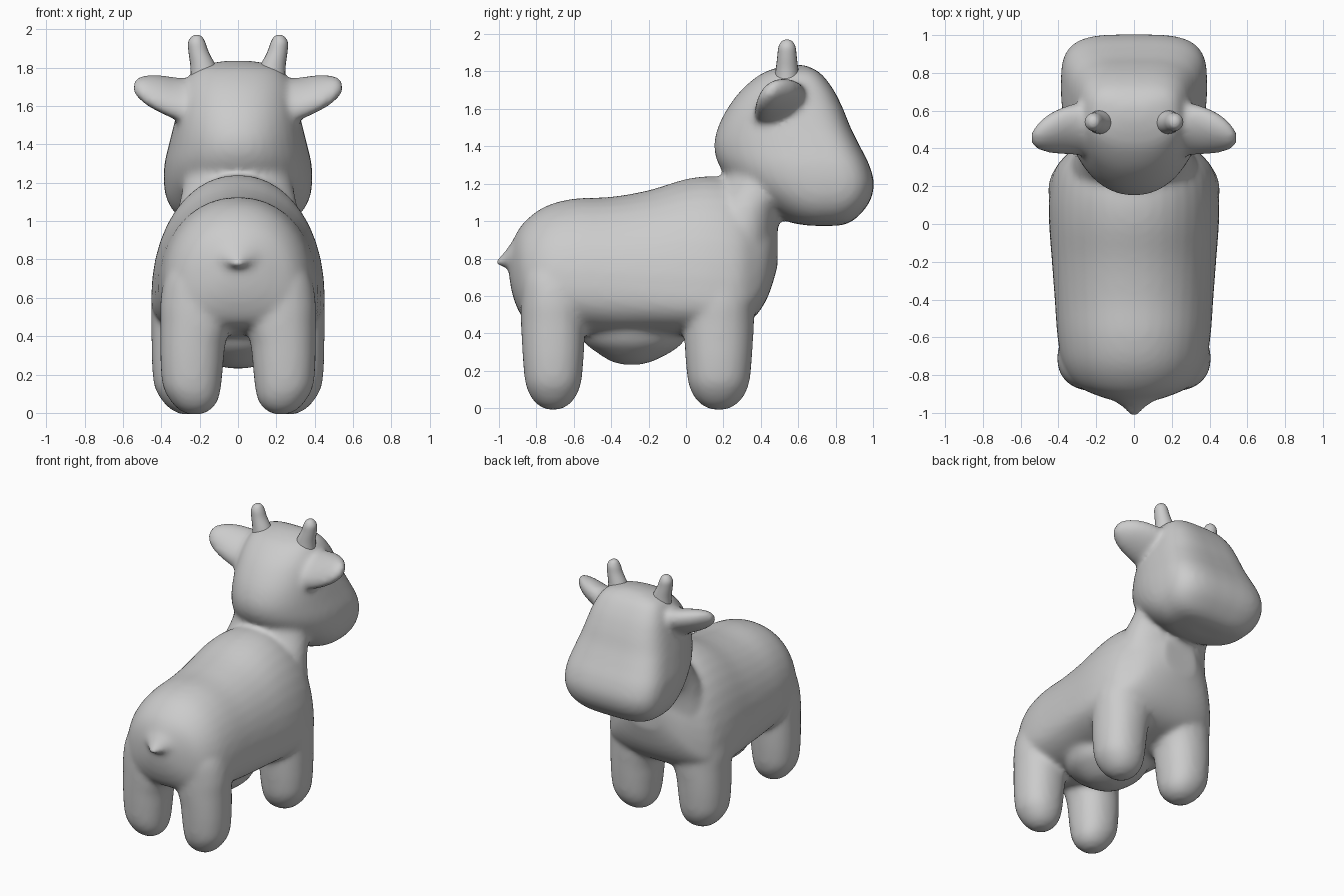
import bpy, bmesh, math
from mathutils import Vector

AXES = {
    'x': lambda t, u, v: Vector((t, u, v)),
    'y': lambda t, u, v: Vector((u, t, v)),
    'z': lambda t, u, v: Vector((u, v, t)),
}


def spline(rings, steps=4):
    # Smoothly resample the cross-sections along the part
    out = []
    n = len(rings)
    for i in range(n - 1):
        a, b, c, d = (rings[max(0, min(n - 1, i + k))] for k in (-1, 0, 1, 2))
        for j in range(steps):
            f = j / steps
            out.append([0.5 * (2 * q + (r - p) * f + (2 * p - 5 * q + 4 * r - s) * f * f
                               + (3 * q - p - 3 * r + s) * f ** 3)
                        for p, q, r, s in zip(a, b, c, d)])
    return out + [rings[-1]]


def loft(bm, axis, rings, e_lo=2, e_hi=2, seg=40, side=1, shear=0):
    # ring: (t along axis, centre u, half-width u, widest v, lowest v, highest v)
    loops = []
    for t, u, ru, v, lo, hi in spline(rings):
        loop = []
        for k in range(seg):
            a = 2 * math.pi * k / seg
            c, s = math.cos(a), math.sin(a)
            e = 2 / (e_hi if s > 0 else e_lo)
            pu = u + ru * math.copysign(abs(c) ** e, c)
            pv = v + (hi - v if s > 0 else v - lo) * math.copysign(abs(s) ** e, s)
            p = AXES[axis](t, pu, pv + shear * (pu - u))
            p.x *= side
            loop.append(bm.verts.new(p))
        loops.append(loop)
    faces = [bm.faces.new(loops[0]), bm.faces.new(loops[-1])]
    for a, b in zip(loops, loops[1:]):
        for k in range(seg):
            n = (k + 1) % seg
            faces.append(bm.faces.new((a[k], a[n], b[n], b[k])))
    bmesh.ops.recalc_face_normals(bm, faces=faces)


def finish(bm, name):
    me = bpy.data.meshes.new(name)
    bm.to_mesh(me)
    bm.free()
    for p in me.polygons:
        p.use_smooth = True
    ob = bpy.data.objects.new(name, me)
    bpy.context.collection.objects.link(ob)
    return ob


def tube(points):
    # (z, x, y, rx, ry) -> loft rings for upright round parts
    return [(z, x, rx, y, y - ry, y + ry) for z, x, y, rx, ry in points]


bm = bmesh.new()

# Torso, sliced along its length
loft(bm, 'y', [
    (-0.945, 0, 0.06, 0.76, 0.70, 0.83), (-0.92, 0, 0.16, 0.73, 0.58, 0.91),
    (-0.86, 0, 0.295, 0.68, 0.47, 1.00), (-0.75, 0, 0.375, 0.65, 0.43, 1.08),
    (-0.60, 0, 0.405, 0.65, 0.40, 1.12), (-0.40, 0, 0.42, 0.64, 0.38, 1.13),
    (-0.20, 0, 0.435, 0.62, 0.38, 1.165), (0.00, 0, 0.45, 0.60, 0.38, 1.225),
    (0.15, 0, 0.45, 0.58, 0.40, 1.24), (0.28, 0, 0.425, 0.58, 0.43, 1.21),
    (0.37, 0, 0.355, 0.62, 0.49, 1.16), (0.44, 0, 0.26, 0.74, 0.60, 1.11),
    (0.49, 0, 0.13, 0.88, 0.76, 1.04)], 2.5, 2.1)

# Tail nub
loft(bm, 'y', [(-1.025, 0, 0.015, 0.77, 0.76, 0.78), (-0.975, 0, 0.055, 0.785, 0.755, 0.83),
               (-0.925, 0, 0.125, 0.80, 0.745, 0.895), (-0.86, 0, 0.22, 0.80, 0.72, 0.97),
               (-0.78, 0, 0.25, 0.80, 0.70, 1.0)])

# Udder
loft(bm, 'z', tube([(0.232, 0, -0.29, 0.04, 0.04), (0.25, 0, -0.29, 0.12, 0.11),
                    (0.30, 0, -0.28, 0.20, 0.20), (0.36, 0, -0.28, 0.26, 0.27),
                    (0.50, 0, -0.28, 0.32, 0.34)]))

# Neck
loft(bm, 'z', [(0.85, 0, 0.36, 0.25, 0.02, 0.48), (1.05, 0, 0.315, 0.31, 0.08, 0.51),
               (1.20, 0, 0.285, 0.40, 0.18, 0.62), (1.35, 0, 0.27, 0.45, 0.24, 0.68)],
     2, 2.2)

# Head, sliced by height: round at the back, squarish at the muzzle
loft(bm, 'z', [
    (0.975, 0, 0.12, 0.74, 0.66, 0.82), (0.995, 0, 0.25, 0.72, 0.55, 0.88),
    (1.04, 0, 0.325, 0.72, 0.47, 0.935), (1.11, 0, 0.37, 0.72, 0.37, 0.985),
    (1.20, 0, 0.387, 0.72, 0.25, 1.005), (1.30, 0, 0.383, 0.70, 0.175, 0.98),
    (1.40, 0, 0.36, 0.66, 0.15, 0.93), (1.50, 0, 0.335, 0.60, 0.17, 0.88),
    (1.60, 0, 0.31, 0.56, 0.22, 0.84), (1.70, 0, 0.28, 0.55, 0.295, 0.79),
    (1.78, 0, 0.235, 0.56, 0.39, 0.73), (1.815, 0, 0.17, 0.58, 0.47, 0.68),
    (1.835, 0, 0.07, 0.59, 0.55, 0.63)], 2.1, 3.6)

for side in (-1, 1):
    # Back and front legs, flaring inward where they join the torso
    for x, y, rx, ry in ((0.24, -0.71, 0.165, 0.163), (0.275, 0.175, 0.175, 0.178)):
        loft(bm, 'z', tube([(z, x + dx, y, rx * k, ry * min(k, 1.06)) for z, k, dx in (
            (-0.008, 0.22, -0.015), (0.02, 0.53, -0.015), (0.07, 0.77, -0.01),
            (0.14, 0.92, 0), (0.25, 0.99, 0), (0.36, 1.03, -0.005), (0.46, 1.12, -0.02),
            (0.58, 1.15, -0.025), (0.72, 1.0, -0.03), (0.90, 0.7, -0.08))]),
            2.2, 2.2, side=side)
    # Ears, tilted leaf shape
    loft(bm, 'x', [(0.20, 0.50, 0.14, 1.61, 1.49, 1.73), (0.32, 0.50, 0.135, 1.63, 1.54, 1.735),
                   (0.40, 0.49, 0.12, 1.65, 1.575, 1.75), (0.47, 0.475, 0.095, 1.67, 1.61, 1.755),
                   (0.52, 0.46, 0.06, 1.69, 1.645, 1.745), (0.545, 0.455, 0.025, 1.695, 1.67, 1.72)],
         side=side, shear=0.4)

body = finish(bm, "calf_body")
rm = body.modifiers.new("fuse", 'REMESH')
rm.mode = 'VOXEL'
rm.voxel_size = 0.018
rm.use_smooth_shade = True
sm = body.modifiers.new("soften", 'SMOOTH')
sm.factor = 0.5
sm.iterations = 10

# Horns
for side, label in ((-1, "left"), (1, "right")):
    bm = bmesh.new()
    loft(bm, 'z', tube([(1.70, 0.165, 0.54, 0.085, 0.075), (1.80, 0.18, 0.54, 0.068, 0.062),
                        (1.88, 0.205, 0.54, 0.053, 0.052), (1.93, 0.215, 0.54, 0.045, 0.046),
                        (1.96, 0.215, 0.54, 0.028, 0.03), (1.97, 0.215, 0.54, 0.01, 0.01)]),
         seg=20, side=side)
    finish(bm, "horn_" + label)
